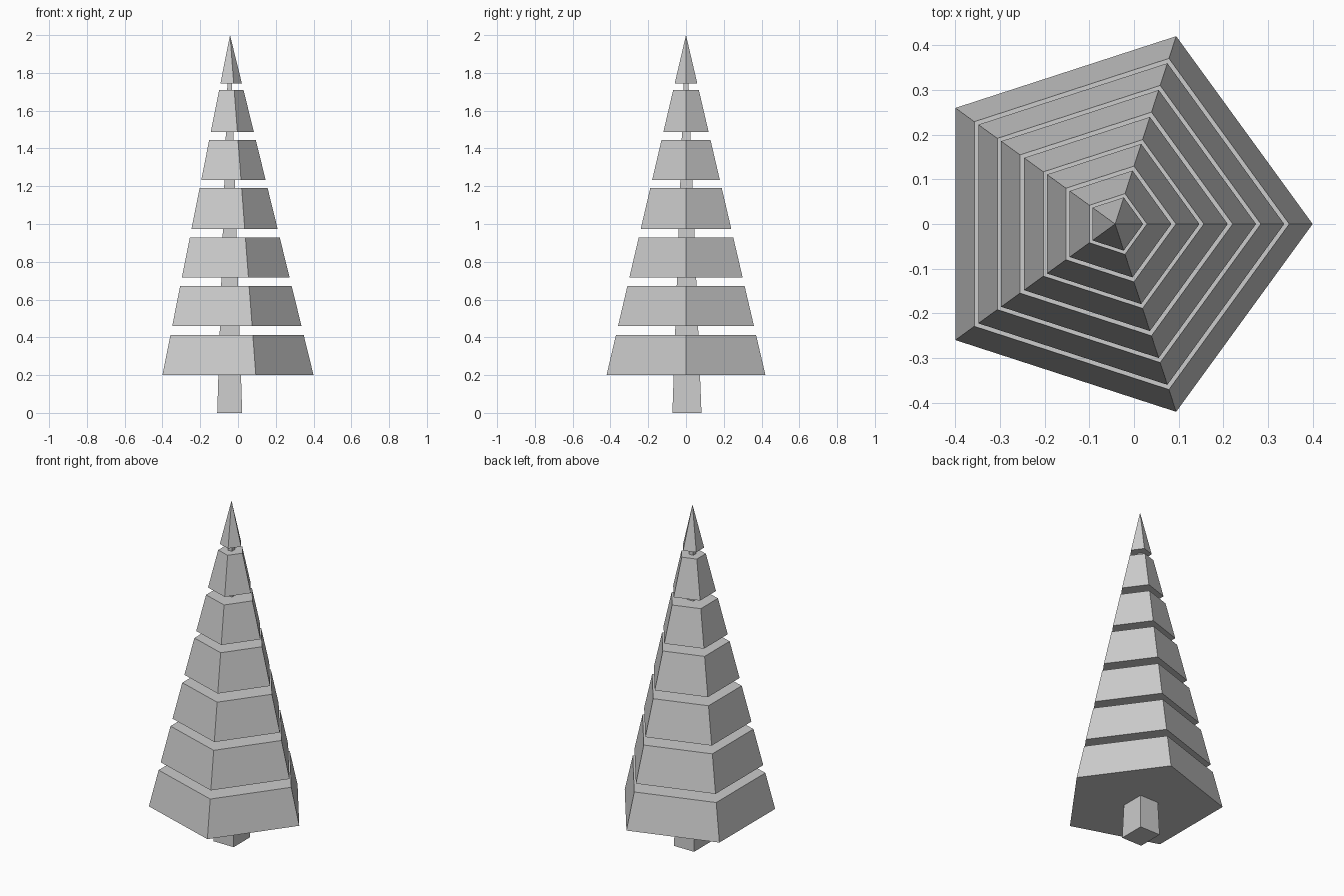
import bpy, bmesh
from math import cos, sin, tau

if "Cube" in bpy.data.objects:
    bpy.data.objects.remove(bpy.data.objects["Cube"])

AXIS_X = -0.0422          # tree axis (pentagon is centred by its bounds)
BASE_R, BASE_Z, TOP_Z = 0.4422, 0.2, 2.0


def loft(name, lower, upper):
    """Closed flat-faced solid between two matching rings of points."""
    n = len(lower)
    bm = bmesh.new()
    vs = [bm.verts.new(p) for p in lower + upper]
    bm.faces.new(vs[:n][::-1])
    bm.faces.new(vs[n:])
    for i in range(n):
        j = (i + 1) % n
        bm.faces.new((vs[i], vs[j], vs[n + j], vs[n + i]))
    # collapse a pointed tip to a single vertex
    bmesh.ops.remove_doubles(bm, verts=bm.verts, dist=1e-5)
    bmesh.ops.recalc_face_normals(bm, faces=bm.faces)
    mesh = bpy.data.meshes.new(name)
    bm.to_mesh(mesh)
    bm.free()
    obj = bpy.data.objects.new(name, mesh)
    bpy.context.collection.objects.link(obj)
    return obj


def pentagon(z):
    r = BASE_R * (TOP_Z - z) / (TOP_Z - BASE_Z)
    return [(AXIS_X + r * cos(tau * i / 5), r * sin(tau * i / 5), z) for i in range(5)]


def rectangle(cx, cy, hx, hy, z):
    return [(cx + sx * hx, cy + sy * hy, z)
            for sx, sy in ((-1, -1), (1, -1), (1, 1), (-1, 1))]


# Foliage tiers: slices of one five-sided pyramid
tiers = [(0.2, 0.413), (0.459, 0.672), (0.716, 0.928), (0.974, 1.191),
         (1.232, 1.445), (1.488, 1.709), (1.745, 2.0)]
for k, (z0, z1) in enumerate(tiers, 1):
    loft(f"foliage_tier_{k}", pentagon(z0), pentagon(z1))

# Tapered square trunk running up inside the tiers
loft("trunk", rectangle(-0.044, 0.005, 0.066, 0.077, 0),
     rectangle(-0.044, 0.0, 0.008, 0.008, 1.88))
